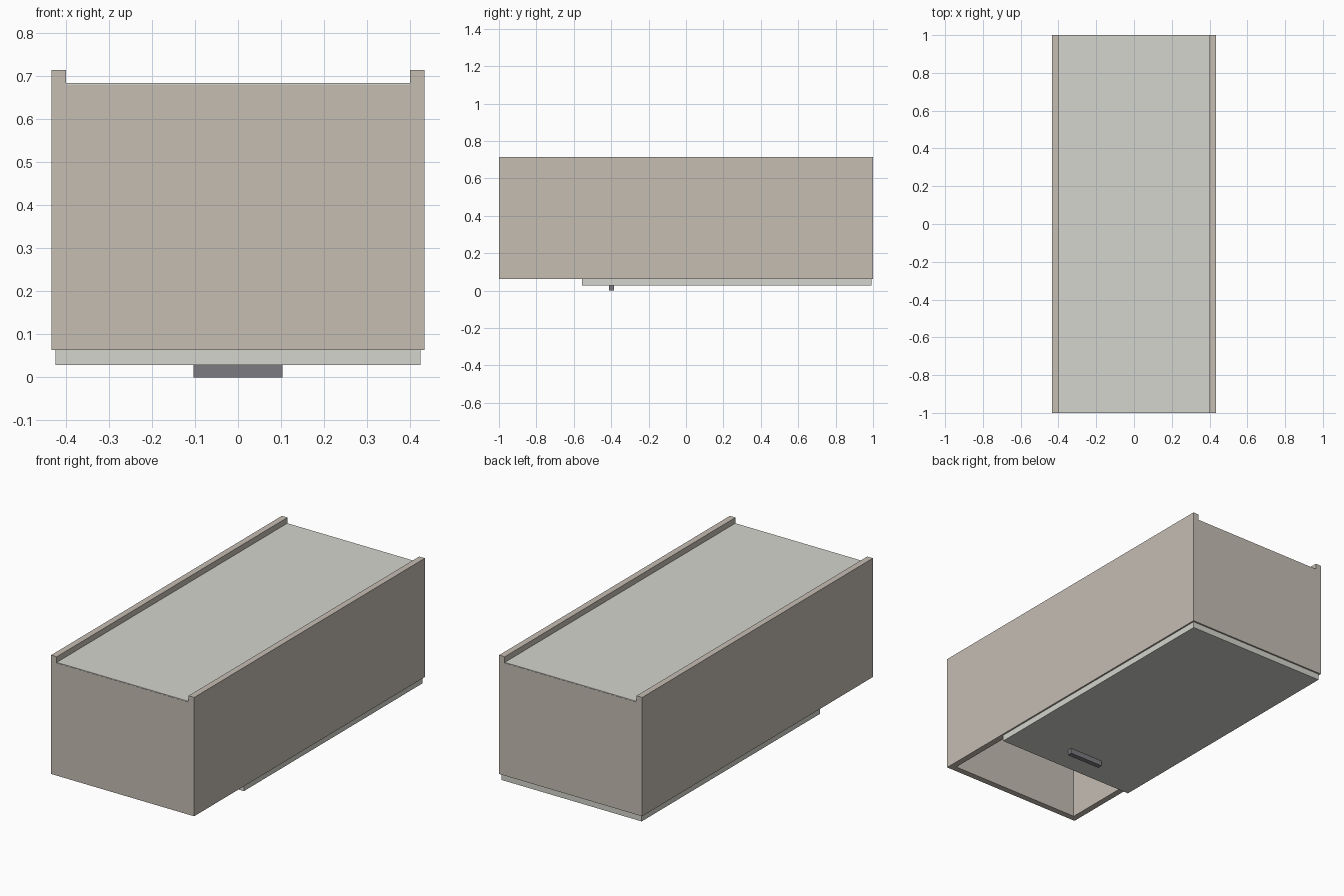
import bpy

if "Cube" in bpy.data.objects:
    bpy.data.objects.remove(bpy.data.objects["Cube"])

W, T = 0.434, 0.034          # half width of the box, board thickness
Z0, RIM, TOP = 0.063, 0.68, 0.715


def material(name, rgb):
    m = bpy.data.materials.new(name)
    m.diffuse_color = (*rgb, 1)
    m.use_nodes = True
    m.node_tree.nodes["Principled BSDF"].inputs["Base Color"].default_value = m.diffuse_color
    return m


wood = material("warm_board", (0.56, 0.51, 0.45))
pale = material("pale_board", (0.66, 0.66, 0.61))
metal = material("dark_metal", (0.20, 0.20, 0.22))


def board(name, x, y, z, mat):
    """Box given by its (min, max) range on each axis."""
    verts = [(a, b, c) for a in x for b in y for c in z]
    faces = [(0, 1, 3, 2), (4, 6, 7, 5), (0, 4, 5, 1),
             (2, 3, 7, 6), (0, 2, 6, 4), (1, 5, 7, 3)]
    me = bpy.data.meshes.new(name)
    me.from_pydata(verts, [], faces)
    me.materials.append(mat)
    ob = bpy.data.objects.new(name, me)
    bpy.context.collection.objects.link(ob)
    return ob


# Tall side walls, with the lower end walls between them
for side, s in (("left", -1), ("right", 1)):
    board(side + "_wall", sorted((s * (W - T), s * W)), (-1, 1), (Z0, TOP), wood)
for end, s in (("front", -1), ("back", 1)):
    board(end + "_wall", (T - W, W - T), sorted((s * (1 - T), s)), (Z0, RIM), wood)

# Top panel set between the raised side walls
board("top_panel", (T - W, W - T), (-0.999, 0.999), (0.65, 0.684), pale)

# Bottom door, leaving the front part of the box open
board("door", (-0.425, 0.425), (-0.556, 0.991), (0.029, Z0), pale)

# Bar handle under the door
board("handle", (-0.104, 0.104), (-0.413, -0.386), (0, 0.029), metal)
